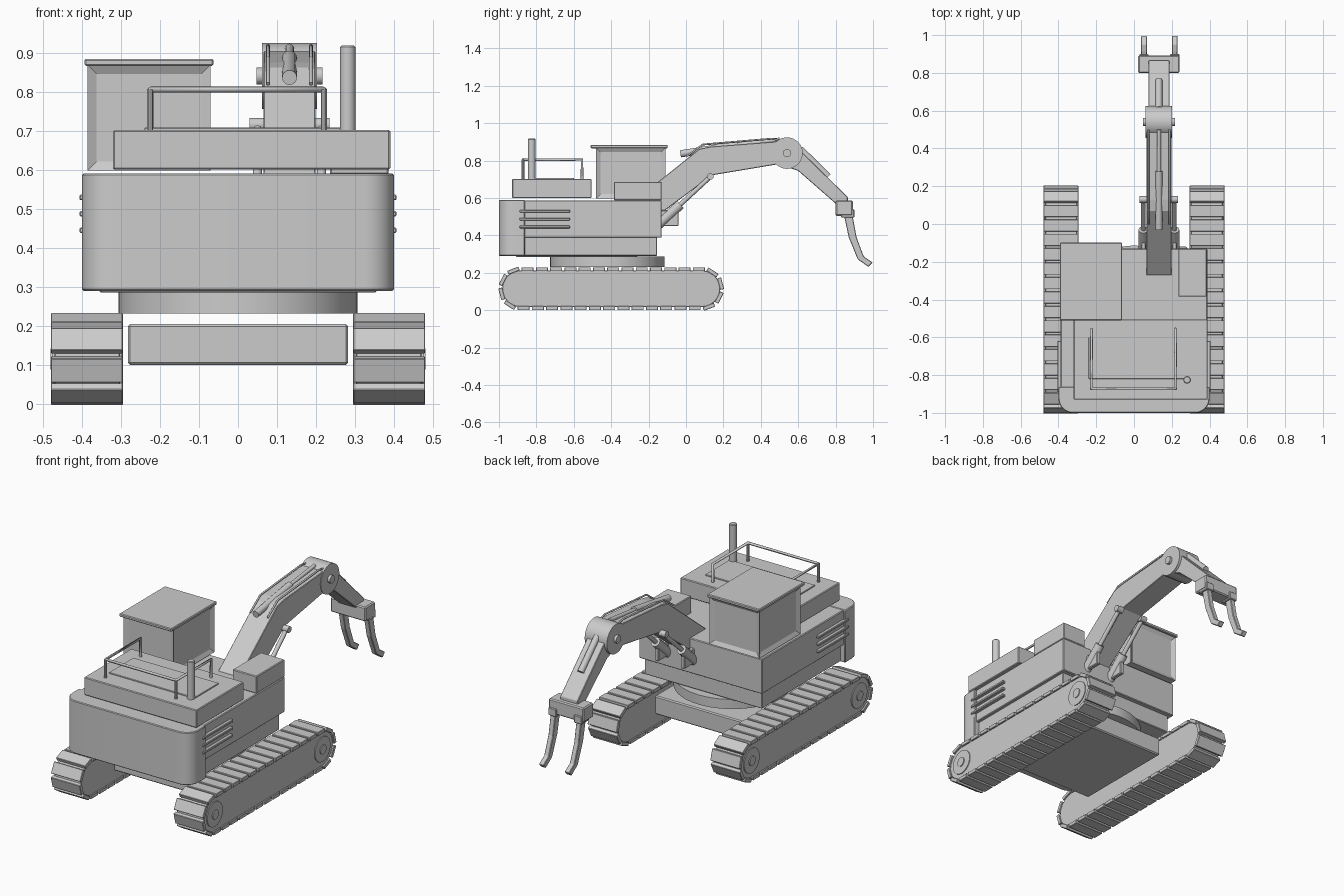
import bpy, bmesh, math
from mathutils import Vector, Matrix

if "Cube" in bpy.data.objects:
    bpy.data.objects.remove(bpy.data.objects["Cube"])

def finish(name, bm, bevel=0, smooth=False):
    bmesh.ops.recalc_face_normals(bm, faces=bm.faces)
    me = bpy.data.meshes.new(name)
    bm.to_mesh(me)
    bm.free()
    ob = bpy.data.objects.new(name, me)
    bpy.context.collection.objects.link(ob)
    if bevel:
        m = ob.modifiers.new("bevel", 'BEVEL')
        m.width, m.segments = bevel, 1
    if smooth:
        bpy.ops.object.select_all(action='DESELECT')
        bpy.context.view_layer.objects.active = ob
        ob.select_set(True)
        bpy.ops.object.shade_smooth_by_angle(angle=math.radians(35))
    return ob

def box(name, x, y, z, bevel=0.004):
    bm = bmesh.new()
    size = (x[1] - x[0], y[1] - y[0], z[1] - z[0])
    mid = Vector((sum(x) / 2, sum(y) / 2, sum(z) / 2))
    bmesh.ops.create_cube(bm, size=1, matrix=Matrix.Translation(mid) @ Matrix.Diagonal((*size, 1)))
    return finish(name, bm, bevel)

def prism(name, pts, lo, hi, axis='x', bevel=0.003, smooth=False):
    # Extrude a yz profile along x, or an xy profile along z
    bm = bmesh.new()
    place = (lambda p, h: (h, p[0], p[1])) if axis == 'x' else (lambda p, h: (p[0], p[1], h))
    f = bm.faces.new([bm.verts.new(place(p, lo)) for p in pts])
    r = bmesh.ops.extrude_face_region(bm, geom=[f])
    d = Vector(place((0, 0), hi - lo))
    bmesh.ops.translate(bm, vec=d, verts=[v for v in r['geom'] if isinstance(v, bmesh.types.BMVert)])
    return finish(name, bm, bevel, smooth)

def cyl(name, p, q, r, n=24, bevel=0):
    p, q = Vector(p), Vector(q)
    d = q - p
    bm = bmesh.new()
    bmesh.ops.create_cone(bm, cap_ends=True, segments=n, radius1=r, radius2=r, depth=d.length,
                          matrix=Matrix.Translation((p + q) / 2) @ d.to_track_quat('Z', 'Y').to_matrix().to_4x4())
    return finish(name, bm, bevel, True)

def tube(name, pts, r):
    cu = bpy.data.curves.new(name, 'CURVE')
    cu.dimensions, cu.bevel_depth, cu.bevel_resolution, cu.use_fill_caps = '3D', r, 2, True
    s = cu.splines.new('POLY')
    s.points.add(len(pts) - 1)
    for sp, p in zip(s.points, pts):
        sp.co = (*p, 1)
    ob = bpy.data.objects.new(name, cu)
    bpy.context.collection.objects.link(ob)

# Tracks: belt, shoes and wheels
Y0, Y1, ZC = -0.885, 0.085, 0.115

def stadium(r, n=12):
    a = [(Y1 + r * math.cos(t), ZC + r * math.sin(t)) for t in [math.pi * (i / n - .5) for i in range(n + 1)]]
    b = [(Y0 - y + Y1, 2 * ZC - z) for y, z in a]
    return a + b

def track_point(s, r):
    L, arc = Y1 - Y0, math.pi * r
    s %= 2 * (L + arc)
    if s < L:
        return Y0 + s, ZC + r, 0
    if s < L + arc:
        t = (s - L) / r
        return Y1 + r * math.sin(t), ZC + r * math.cos(t), -t
    s -= L + arc
    if s < L:
        return Y1 - s, ZC - r, math.pi
    t = (s - L) / r
    return Y0 - r * math.sin(t), ZC - r * math.cos(t), math.pi - t

for side, sg in (("left", -1), ("right", 1)):
    xs = sorted((sg * .302, sg * .47))
    prism(side + "_track_belt", stadium(.098), *xs, smooth=True)
    bm = bmesh.new()
    n, r = 34, .104
    total = 2 * (Y1 - Y0) + 2 * math.pi * r
    for i in range(n):
        y, z, a = track_point((i + .5) * total / n, r)
        bmesh.ops.create_cube(bm, size=1, matrix=Matrix.Translation((sg * .387, y, z))
                              @ Matrix.Rotation(a, 4, 'X') @ Matrix.Diagonal((.184, .064, .021, 1)))
    finish(side + "_track_shoes", bm, .002)
    for end, y in (("front", Y0), ("rear", Y1)):
        cyl(f"{side}_{end}_wheel", (sg * .40, y, ZC), (sg * .475, y, ZC), .07)
        cyl(f"{side}_{end}_hub", (sg * .40, y, ZC), (sg * .48, y, ZC), .027, 16)

# Undercarriage and turntable
box("undercarriage", (-.282, .282), (-.72, -.12), (.10, .205), .006)
cyl("turntable", (0, -.42, .232), (0, -.42, .287), .306, 48)

# Main body
box("lower_plate", (-.355, .355), (-.91, -.26), (.285, .318))
box("body_skirt", (-.37, .37), (-.87, -.155), (.29, .392))
box("body", (-.388, .388), (-.88, -.13), (.388, .587))
corner = [(.4 - .075 * (1 - math.cos(t)), -.925 - .075 * math.sin(t)) for t in [i * math.pi / 12 for i in range(7)]]
prism("counterweight", [(.4, -.862)] + corner + [(-x, y) for x, y in reversed(corner)] + [(-.4, -.862)],
      .29, .59, 'z', .004, True)
for side, sg in (("left", -1), ("right", 1)):
    for i in range(3):
        z = .445 + i * .042
        box(f"{side}_vent_{i}", sorted((sg * .38, sg * .406)), (-.89, -.62), (z - .007, z + .007), .003)

# Engine hood, panel, exhaust and railing
box("engine_hood", (-.32, .39), (-.93, -.505), (.6, .702))
box("hood_panel", (-.24, .30), (-.82, -.6), (.695, .708), .002)
cyl("exhaust_pipe", (.281, -.825, .69), (.281, -.825, .918), .02, 20, .004)
ra, rb, rz = (-.225, .22), (-.872, -.556), .805
tube("railing", [(ra[0], rb[1], .7), (ra[0], rb[1], rz), (ra[0], rb[0], rz),
                 (ra[1], rb[0], rz), (ra[1], rb[1], rz), (ra[1], rb[1], .7)], .008)
for i, x in enumerate(ra):
    cyl(f"railing_post_{i}", (x, rb[0], .7), (x, rb[0], rz), .008, 10)
box("toolbox", (.235, .386), (-.385, -.13), (.587, .686))

# Cab with recessed windows, and its roof
bm = bmesh.new()
bmesh.ops.create_cube(bm, size=1, matrix=Matrix.Translation((-.228, -.295, .733)) @ Matrix.Diagonal((.314, .37, .27, 1)))
bmesh.ops.inset_individual(bm, faces=[f for f in bm.faces if abs(f.normal.z) < .5], thickness=.032, depth=-.012)
finish("cab", bm)
box("cab_roof", (-.393, -.063), (-.51, -.098), (.866, .884))

# Boom, its lift cylinders and top cylinder
XC = .132
prism("boom", [(-.27, .59), (.07, .862), (.13, .875), (.52, .905), (.52, .785), (.14, .722), (-.13, .52), (-.27, .5)],
      XC - .067, XC + .067)
for i, sg in enumerate((-1, 1)):
    x = XC + sg * .082
    cyl(f"lift_barrel_{i}", (x, -.15, .455), (x, -.03, .565), .026, 16)
    cyl(f"lift_rod_{i}", (x, -.04, .556), (x, .14, .722), .012, 12)
    cyl(f"lift_pin_{i}", (x - .02, .13, .715), (x + .02, .13, .715), .018, 12)
    box(f"boom_foot_{i}", sorted((x - .012, x + .012)), (-.2, -.04), (.45, .535))
    tube(f"hose_{i}", [(XC + sg * .055, -.0, .82), (XC + sg * .055, .09, .886), (XC + sg * .055, .46, .917),
                       (XC + sg * .055, .52, .905)], .005)
cyl("stick_barrel", (XC, -.03, .836), (XC, .28, .886), .019, 16)
cyl("stick_rod", (XC, .27, .884), (XC, .5, .912), .011, 12)

# Elbow and stick
cyl("elbow", (XC - .07, .54, .84), (XC + .07, .54, .84), .084, 32)
cyl("elbow_pin", (XC - .085, .54, .84), (XC + .085, .54, .84), .022, 16)
prism("stick", [(.52, .90), (.60, .865), (.865, .605), (.865, .57), (.80, .57), (.60, .745), (.50, .78)],
      XC - .055, XC + .055)
cyl("grip_barrel", (XC, .61, .862), (XC, .76, .715), .018, 16)

# Grapple head and two tines
box("grapple_head", (XC - .11, XC + .11), (.80, .892), (.505, .587), .006)
tine = [(.842, .52), (.87, .39), (.918, .272), (.975, .232), (.998, .255), (.95, .288), (.912, .39), (.888, .52)]
for i, x in enumerate((XC - .079, XC + .083)):
    prism(f"grapple_tine_{i}", tine, x - .015, x + .015)
    box(f"tine_mount_{i}", (x - .025, x + .025), (.83, .9), (.495, .54))
